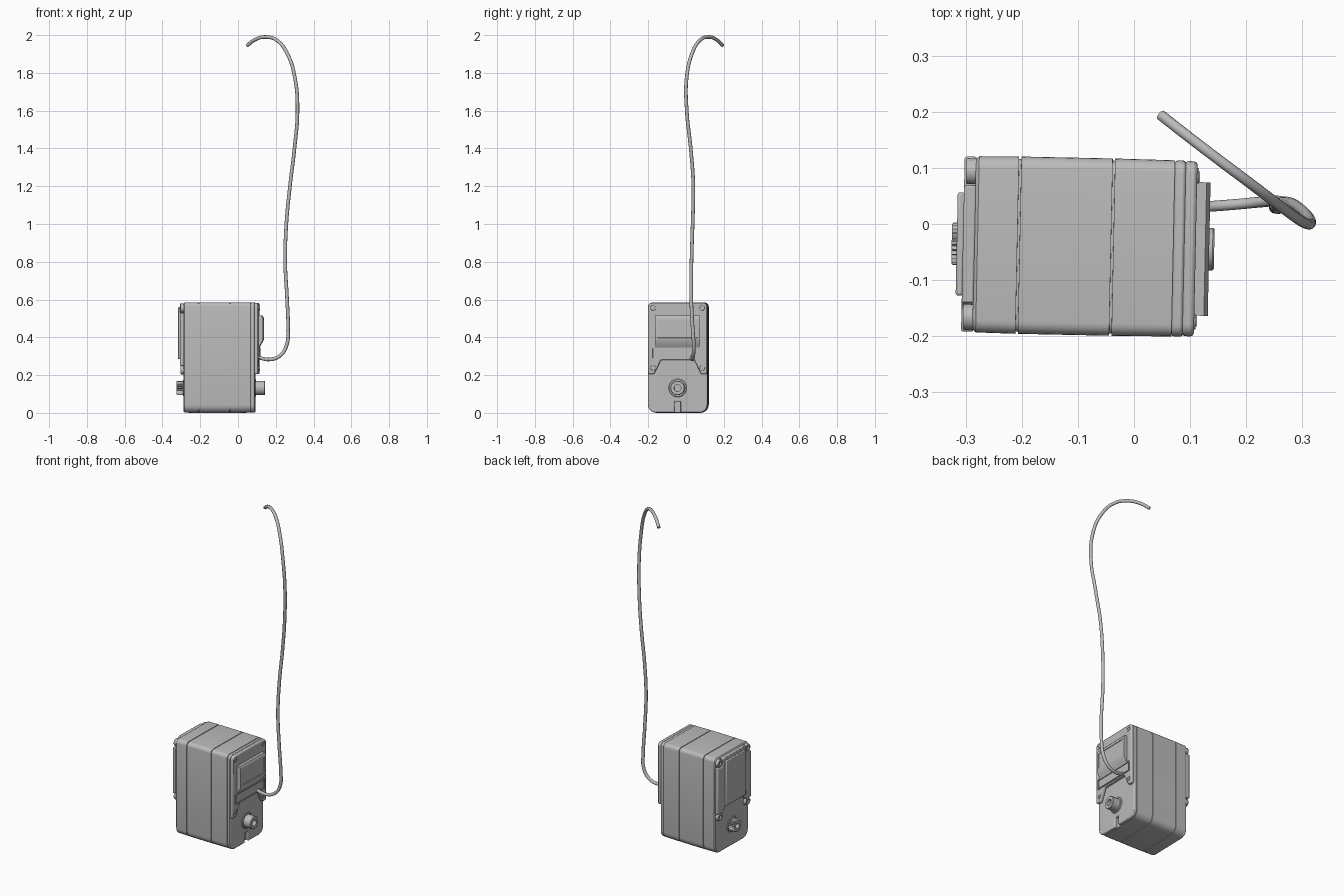
import bpy, bmesh, math
from mathutils import Matrix, Vector

if "Cube" in bpy.data.objects:
    bpy.data.objects.remove(bpy.data.objects["Cube"])

CX, CY = -0.097, -0.04            # housing centre; parts are built with y relative to it
YAW = Matrix.Rotation(math.radians(-1.2), 4, 'Z')
PLACE = (Matrix.Translation((CX, CY, 0)) @ YAW @ Matrix.Translation((-CX, 0, 0)))

grey = bpy.data.materials.new("grey_plastic")
grey.diffuse_color = (0.5, 0.5, 0.5, 1)
grey.use_nodes = True
grey.node_tree.nodes["Principled BSDF"].inputs["Base Color"].default_value = grey.diffuse_color


def finish(name, bm, bevel=0, place=True):
    bmesh.ops.recalc_face_normals(bm, faces=bm.faces[:])
    if place:
        bm.transform(PLACE)
    me = bpy.data.meshes.new(name)
    bm.to_mesh(me)
    bm.free()
    ob = bpy.data.objects.new(name, me)
    bpy.context.collection.objects.link(ob)
    me.materials.append(grey)
    bpy.ops.object.select_all(action='DESELECT')
    ob.select_set(True)
    bpy.context.view_layer.objects.active = ob
    bpy.ops.object.shade_smooth_by_angle(angle=math.radians(35))
    if bevel:
        m = ob.modifiers.new("soft_edges", 'BEVEL')
        m.width, m.segments = bevel, 2
        m.limit_method, m.angle_limit = 'ANGLE', math.radians(40)
    return ob


def loft(name, sections, bevel=0):
    """Skin a list of (x, [(y, z), ...]) outlines along x."""
    bm = bmesh.new()
    rings = [[bm.verts.new((x, y, z)) for y, z in pts] for x, pts in sections]
    for a, b in zip(rings, rings[1:]):
        for i in range(len(a)):
            j = (i + 1) % len(a)
            bm.faces.new((a[i], a[j], b[j], b[i]))
    bm.faces.new(rings[0])
    bm.faces.new(rings[-1])
    return finish(name, bm, bevel)


def prism(name, pts, x0, x1, bevel=0):
    return loft(name, [(x0, pts), (x1, pts)], bevel)


def arc(y, z, r, a0, n=5):
    return [(y + r * math.cos(math.radians(a0 + 90 * i / n)),
             z + r * math.sin(math.radians(a0 + 90 * i / n))) for i in range(n + 1)]


def shell(inset=0.0, slot=False):
    """Housing outline: tight top corners, broad bottom corners, optional bottom slot."""
    w, lo, hi, rt, rb = 0.158 - inset, inset, 0.585 - inset, 0.022, 0.042
    pts = (arc(w - rt, hi - rt, rt, 0) + arc(-w + rt, hi - rt, rt, 90)
           + arc(-w + rb, lo + rb, rb, 180))
    if slot:
        pts += [(-0.016, lo), (-0.016, 0.06), (0.016, 0.06), (0.016, lo)]
    return pts + arc(w - rb, lo + rb, rb, 270)


def mirrored(half):
    return half + [(-y, z) for y, z in reversed(half)]


def tube(name, x0, x1, y, z, r, hole=0.0, depth=0.02, teeth=0):
    """Round part along x with a blind hole (and optional spline teeth) at the x1 end."""
    n = teeth * 2 if teeth else 32
    def ring(rad, toothed=False):
        return [(y + rad * (0.86 if toothed and i % 2 else 1) * math.cos(2 * math.pi * i / n),
                 z + rad * (0.86 if toothed and i % 2 else 1) * math.sin(2 * math.pi * i / n))
                for i in range(n)]
    t, s = bool(teeth), math.copysign(1, x1 - x0)
    sections = [(x0, ring(r, t)), (x1 - s * 0.003, ring(r, t)), (x1, ring(r * 0.93, t))]
    if hole:
        sections += [(x1, ring(hole)), (x1 - s * depth, ring(hole))]
    return loft(name, sections)


def panel(name, side, y, dent, margin):
    """Extrude an (x, z) outline over y and sink a panel into its +x face."""
    bm = bmesh.new()
    f = bm.faces.new([bm.verts.new((px, -y, pz)) for px, pz in side])
    ex = bmesh.ops.extrude_face_region(bm, geom=[f])
    bmesh.ops.translate(bm, vec=(0, 2 * y, 0),
                        verts=[v for v in ex['geom'] if isinstance(v, bmesh.types.BMVert)])
    bmesh.ops.recalc_face_normals(bm, faces=bm.faces[:])
    face = max(bm.faces, key=lambda q: q.normal.x * q.calc_area())
    bmesh.ops.inset_individual(bm, faces=[face], thickness=margin)
    bmesh.ops.inset_individual(bm, faces=[face], thickness=0.001, depth=-dent)
    return finish(name, bm)


# Three-section housing, with a narrow groove at each joint
secs = [(-0.285, shell(0.007)), (-0.279, shell(0.001))]
for seam in (-0.206, -0.039):
    secs += [(seam - 0.0022, shell()), (seam - 0.002, shell(0.004)),
             (seam + 0.002, shell(0.004)), (seam + 0.0022, shell())]
secs += [(0.07, shell(0.001))]
loft("housing", secs)
prism("slotted_end_plate", shell(0.001, True), 0.07, 0.09, 0.005)

# Right cap, legs either side of the shaft recess
right_half = [(0.088, 0.28), (0.124, 0.205), (0.156, 0.205)] + arc(0.134, 0.561, 0.022, 0)
prism("right_cap", mirrored(right_half), 0.088, 0.11, 0.006)

# Left cap, with open screw pockets at the corners
left_half = [(0.085, 0.28), (0.105, 0.25), (0.105, 0.25), (0.156, 0.25),
             (0.156, 0.53), (0.118, 0.53), (0.105, 0.543), (0.105, 0.580)]
left_half.pop(2)
prism("left_cap", mirrored(left_half), -0.283, -0.305, 0.004)
prism("left_cover_plate", [(-0.092, 0.285), (0.092, 0.285), (0.092, 0.56), (-0.092, 0.56)],
      -0.303, -0.316, 0.004)

# Corner screws on both ends
for y in (-0.13, 0.13):
    for z in (0.238, 0.556):
        tube("right_screw", 0.10, 0.113, y, z, 0.014, 0.007, 0.008)
    for z in (0.227, 0.555):
        tube("left_screw", -0.28, -0.302, y, z, 0.023, 0.010, 0.010)

# Hooded cover with a sloped underside, and the cable socket below it
panel("hood", [(0.10, 0.515), (0.127, 0.515), (0.134, 0.505), (0.134, 0.385), (0.112, 0.347),
               (0.10, 0.347)], 0.119, 0.003, 0.018)
panel("cable_socket", [(0.10, 0.347), (0.115, 0.347), (0.115, 0.285), (0.10, 0.285)],
      0.138, 0.011, 0.009)

# Bearing boss on the right, splined output shaft on the left
tube("boss_collar", 0.085, 0.094, 0, 0.132, 0.048)
tube("bearing_boss", 0.085, 0.143, 0, 0.132, 0.038, 0.018, 0.035)
tube("shaft_collar", -0.28, -0.290, 0, 0.132, 0.046)
tube("splined_shaft", -0.28, -0.325, 0, 0.132, 0.038, 0.015, 0.03, teeth=24)

# Cable
path = [(0.10, 0.029, 0.295), (0.17, 0.034, 0.283), (0.225, 0.039, 0.305), (0.258, 0.041, 0.36),
        (0.265, 0.035, 0.45), (0.26, 0.028, 0.6), (0.25, 0.029, 0.8), (0.256, 0.035, 1.0),
        (0.275, 0.039, 1.2), (0.299, 0.025, 1.4), (0.315, 0.004, 1.6), (0.302, 0.003, 1.77),
        (0.262, 0.031, 1.9), (0.205, 0.074, 1.973), (0.145, 0.119, 1.99),
        (0.09, 0.161, 1.976), (0.048, 0.194, 1.945)]
cu = bpy.data.curves.new("cable", 'CURVE')
cu.dimensions = '3D'
cu.bevel_depth, cu.bevel_resolution, cu.resolution_u = 0.0095, 4, 8
cu.use_fill_caps = True
sp = cu.splines.new('BEZIER')
sp.bezier_points.add(len(path) - 1)
for bp, co in zip(sp.bezier_points, path):
    bp.co = Vector(co)
    bp.handle_left_type = bp.handle_right_type = 'AUTO'
cu.materials.append(grey)
bpy.context.collection.objects.link(bpy.data.objects.new("cable", cu))
